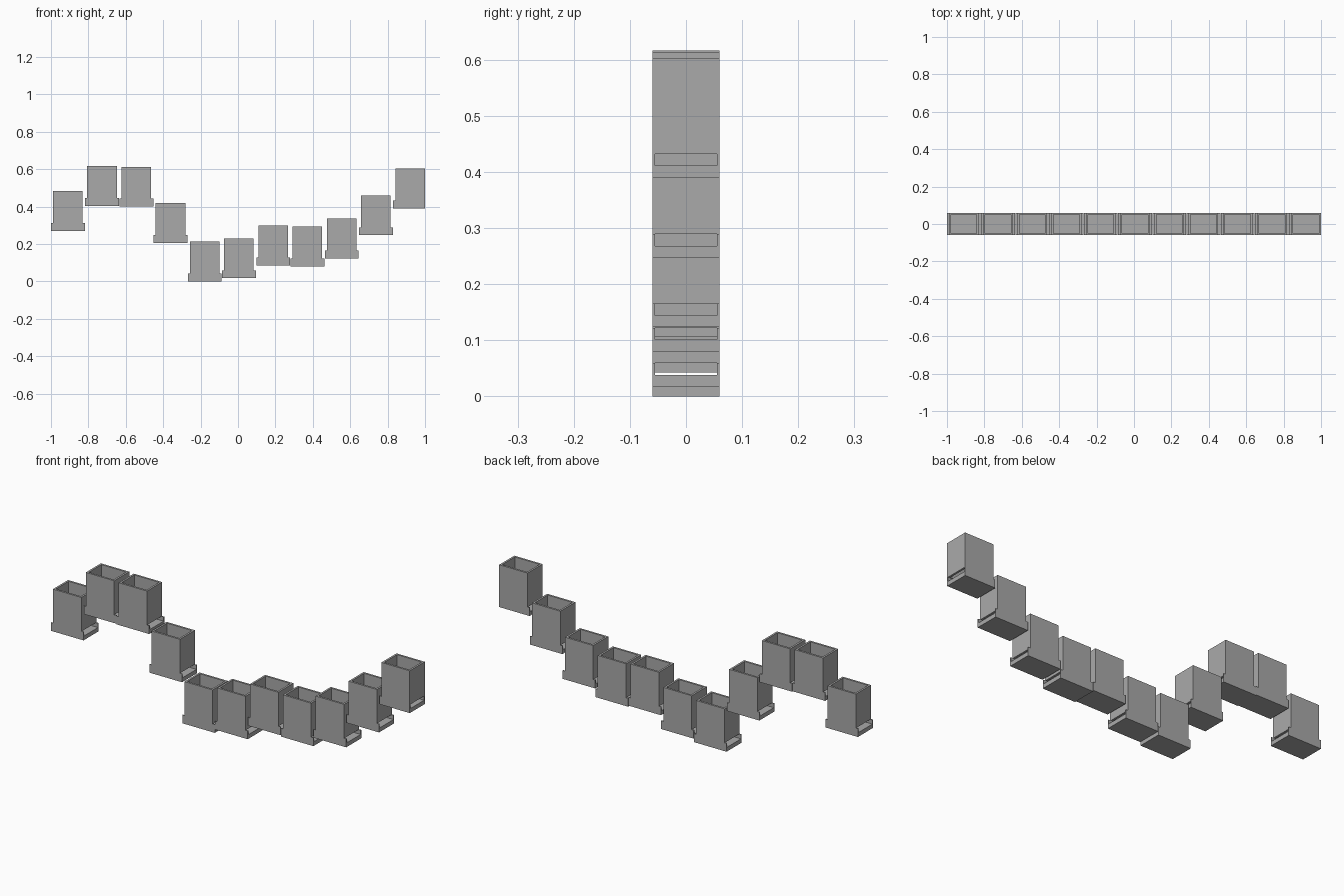
import bpy, bmesh
from mathutils import Matrix, Vector

if "Cube" in bpy.data.objects:
    bpy.data.objects.remove(bpy.data.objects["Cube"], do_unlink=True)

# Bin proportions
WIDTH, DEPTH, HEIGHT = 0.158, 0.12, 0.213
WALL, FLOOR, STEP = 0.01, 0.021, 0.042
LEFT_LIP, RIGHT_LIP = 0.011, 0.012
PITCH, FIRST_X = 0.183, -0.91
BOTTOMS = [0.27, 0.403, 0.4, 0.206, 0, 0.017, 0.086, 0.08, 0.123, 0.247, 0.39]

grey = bpy.data.materials.new("plain grey")
grey.use_nodes = True
colour = (0.4, 0.4, 0.4, 1)
grey.diffuse_color = colour
grey.node_tree.nodes["Principled BSDF"].inputs["Base Color"].default_value = colour


def add_object(name, mesh, location=(0, 0, 0)):
    obj = bpy.data.objects.new(name, mesh)
    obj.location = location
    bpy.context.scene.collection.objects.link(obj)
    return obj


def mesh_from(bm, name):
    bmesh.ops.recalc_face_normals(bm, faces=bm.faces)
    mesh = bpy.data.meshes.new(name)
    bm.to_mesh(mesh)
    bm.free()
    return mesh


def cutter(name, low, high):
    low, high = Vector(low), Vector(high)
    bm = bmesh.new()
    bmesh.ops.create_cube(bm, size=1, matrix=Matrix.Translation((low + high) / 2)
                          @ Matrix.Diagonal((*(high - low), 1)))
    obj = add_object(name, mesh_from(bm, name))
    obj.hide_render = True
    return obj


def bin_mesh(name, right_lip):
    # Stepped outline swept through the depth
    half = WIDTH / 2
    outline = [(-half - LEFT_LIP, 0), (half + right_lip, 0)]
    if right_lip:
        outline.append((half + right_lip, STEP))
        outline.append((half, STEP))
    outline += [(half, HEIGHT), (-half, HEIGHT), (-half, STEP), (-half - LEFT_LIP, STEP)]
    bm = bmesh.new()
    face = bm.faces.new([bm.verts.new((x, -DEPTH / 2, z)) for x, z in outline])
    swept = bmesh.ops.extrude_face_region(bm, geom=[face])["geom"]
    bmesh.ops.translate(bm, vec=(0, DEPTH, 0),
                        verts=[v for v in swept if isinstance(v, bmesh.types.BMVert)])
    solid = add_object(name, mesh_from(bm, name))

    # Open cavity and the wider slot running end to end
    inner_x, inner_y, slot_y = half - WALL, DEPTH / 2 - WALL, DEPTH / 2 - WALL / 2
    cutters = [
        cutter("cavity_cutter", (-inner_x, -inner_y, FLOOR), (inner_x, inner_y, HEIGHT + WALL)),
        cutter("slot_cutter", (-WIDTH, -slot_y, FLOOR), (WIDTH, slot_y, STEP)),
    ]
    for c in cutters:
        mod = solid.modifiers.new(c.name, "BOOLEAN")
        mod.operation, mod.solver, mod.object = "DIFFERENCE", "EXACT", c
    bpy.context.view_layer.update()
    graph = bpy.context.evaluated_depsgraph_get()
    mesh = bpy.data.meshes.new_from_object(solid.evaluated_get(graph))
    for obj in [solid] + cutters:
        bpy.data.objects.remove(obj, do_unlink=True)
    mesh.materials.clear()
    mesh.materials.append(grey)
    return mesh


# Row of bins at staggered heights; the last one has no right lip
lipped = bin_mesh("lipped_bin", RIGHT_LIP)
end_bin = bin_mesh("end_bin", 0)
for i, z in enumerate(BOTTOMS):
    last = i == len(BOTTOMS) - 1
    add_object(f"bin_{i + 1}", end_bin if last else lipped, (FIRST_X + PITCH * i, 0, z))
